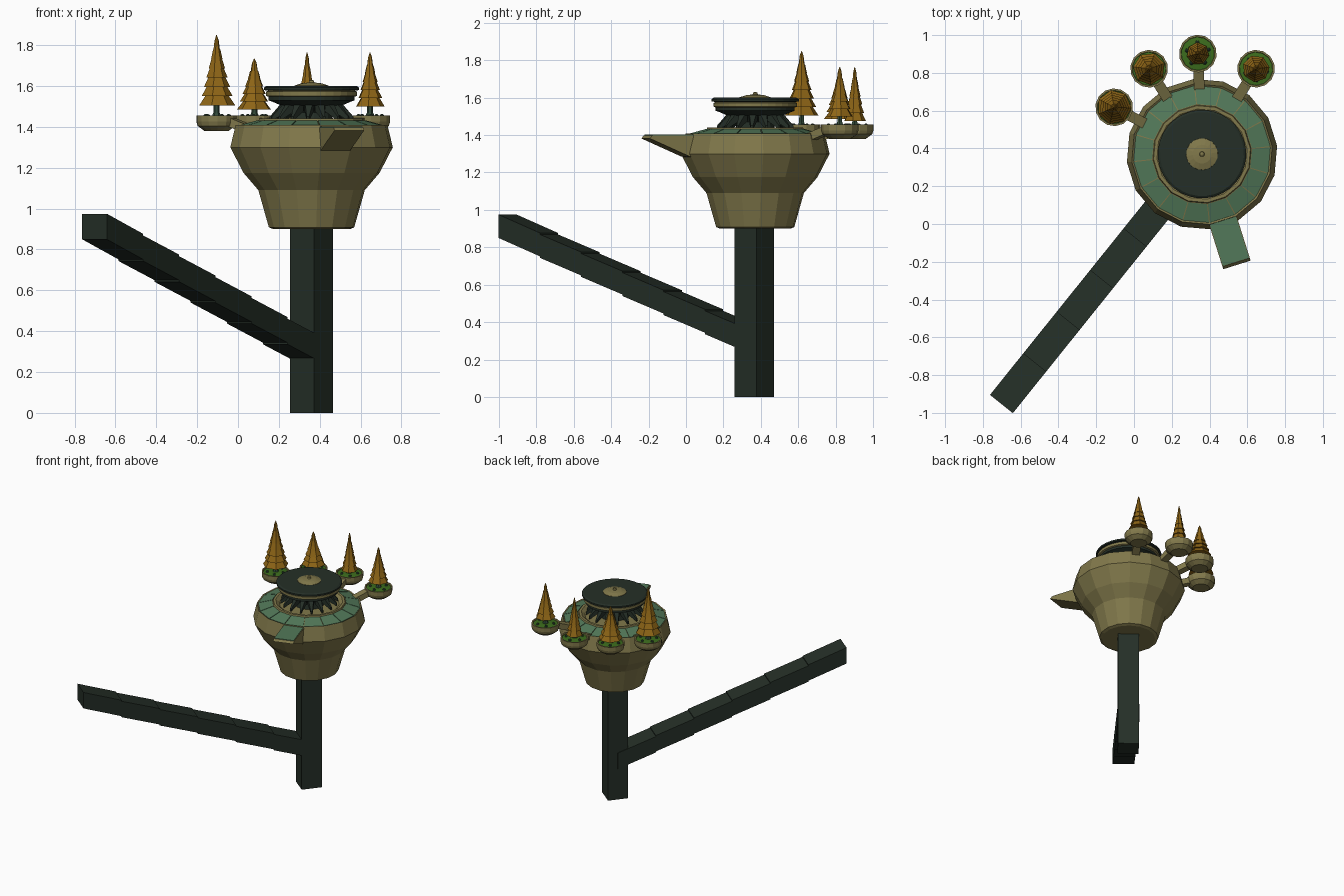
import bpy, bmesh, math
from mathutils import Vector

if "Cube" in bpy.data.objects:
    bpy.data.objects.remove(bpy.data.objects["Cube"])

def mat(name, c):
    m = bpy.data.materials.new(name)
    m.diffuse_color = (*c, 1)
    m.use_nodes = True
    m.node_tree.nodes["Principled BSDF"].inputs["Base Color"].default_value = m.diffuse_color
    return m

TAN = mat("tan stone", (0.22, 0.19, 0.07))
DARK = mat("dark green metal", (0.018, 0.028, 0.020))
DECK = mat("deck green", (0.085, 0.19, 0.10))
GRASS = mat("grass", (0.045, 0.15, 0.012))
AMBER = mat("amber leaves", (0.27, 0.13, 0.008))
TRUNK = mat("trunk green", (0.03, 0.065, 0.04))

C = Vector((0.36, 0.37, 0))
PIER = math.radians(-72.5)
ROT = PIER + math.pi / 16

def make(name, verts, faces, m):
    me = bpy.data.meshes.new(name)
    me.from_pydata([tuple(v) for v in verts], [], faces)
    bm = bmesh.new()
    bm.from_mesh(me)
    bmesh.ops.remove_doubles(bm, verts=bm.verts, dist=1e-5)
    bmesh.ops.recalc_face_normals(bm, faces=bm.faces)
    bm.to_mesh(me)
    bm.free()
    me.materials.append(m)
    ob = bpy.data.objects.new(name, me)
    bpy.context.collection.objects.link(ob)
    return ob

def lathe(name, profile, m, x=C.x, y=C.y, sides=16, rot=ROT):
    """Spin a list of (radius, z) points; ends are capped."""
    verts, faces = [], []
    for r, z in profile:
        for i in range(sides):
            a = rot + 2 * math.pi * i / sides
            verts.append((x + r * math.cos(a), y + r * math.sin(a), z))
    for k in range(len(profile) - 1):
        for i in range(sides):
            j = (i + 1) % sides
            faces.append((k * sides + i, k * sides + j, (k + 1) * sides + j, (k + 1) * sides + i))
    faces.append(tuple(range(sides))[::-1])
    faces.append(tuple(range((len(profile) - 1) * sides, len(profile) * sides)))
    return make(name, verts, faces, m)

BOX = [(0, 1, 2, 3), (7, 6, 5, 4), (0, 4, 5, 1), (1, 5, 6, 2), (2, 6, 7, 3), (3, 7, 4, 0)]

def beam(name, a, b, w, h, m, w2=None, h2=None):
    """Upright-ended beam between two points, optionally tapered."""
    a, b = Vector(a), Vector(b)
    d = Vector((b.x - a.x, b.y - a.y, 0)).normalized()
    s = Vector((-d.y, d.x, 0))
    verts = []
    for p, ww, hh in ((a, w, h), (b, w2 or w, h2 or h)):
        for i, k in ((-1, -1), (1, -1), (1, 1), (-1, 1)):
            verts.append(p + s * (i * ww / 2) + Vector((0, 0, k * hh / 2)))
    return make(name, verts, BOX, m)

def polar(r, a, z):
    return Vector((C.x + r * math.cos(a), C.y + r * math.sin(a), z))

# Square stem, turned to line up with the arm
end = Vector((-0.702, -0.953, 0.912))
arm_dir = math.atan2(end.y - C.y, end.x - C.x)
lathe("stem", [(0.106, 0), (0.106, 0.92)], DARK, C.x, C.y - 0.005, 4, arm_dir + math.pi / 4)

# Sloping arm made of segments with slight steps
start = Vector((C.x, C.y, 0.30))
N = 6
for i in range(N):
    p, q = start.lerp(end, i / N), start.lerp(end, (i + 1) / N)
    p.z += 0.004
    q.z -= 0.004 if i < N - 1 else 0
    beam("arm_segment", p, q, 0.155, 0.125, DARK)

# Bowl
lathe("bowl", [(0.19, 0.90), (0.21, 0.908), (0.262, 1.09), (0.335, 1.175), (0.40, 1.30),
               (0.374, 1.408), (0.362, 1.40), (0.262, 1.428), (0.258, 1.44), (0.24, 1.44),
               (0.215, 1.42)], TAN)

# Deck plates, one for each side of the bowl
for i in range(16):
    a0 = ROT + 2 * math.pi * i / 16 + 0.008
    a1 = ROT + 2 * math.pi * (i + 1) / 16 - 0.008
    verts = [polar(r, a, z + dz) for dz in (-0.003, 0.004)
             for r, a, z in ((0.266, a0, 1.428), (0.364, a0, 1.401),
                             (0.364, a1, 1.401), (0.266, a1, 1.428))]
    make("deck_plate", verts, BOX, DECK)

# Wedge-shaped landing ledge with a green top plate
u = Vector((math.cos(PIER), math.sin(PIER), 0))
s = Vector((-u.y, u.x, 0))
verts = [C + u * r + s * (k * 0.076) + Vector((0, 0, z)) for k in (-1, 1)
         for r, z in ((0.36, 1.28), (0.39, 1.285), (0.615, 1.382), (0.60, 1.398), (0.36, 1.398))]
ledge_faces = [(0, 1, 2, 3, 4), (9, 8, 7, 6, 5)] + [(i, (i + 1) % 5, (i + 1) % 5 + 5, i + 5) for i in range(5)]
make("ledge", verts, ledge_faces, TAN)
beam("ledge_top", polar(0.355, PIER, 1.398), polar(0.598, PIER, 1.398), 0.144, 0.008, DECK)

# Pavilion: core, splayed struts, layered roof and knob
lathe("pavilion_core", [(0.11, 1.41), (0.10, 1.47), (0.15, 1.53)], DARK)
for i in range(16):
    a = PIER + 2 * math.pi * i / 16
    beam("strut", polar(0.13, a, 1.505), polar(0.205, a, 1.44), 0.045, 0.06, DARK, 0.012, 0.02)
lathe("roof_lower", [(0.15, 1.505), (0.19, 1.522), (0.212, 1.53), (0.212, 1.548), (0.15, 1.55)], DARK, sides=32)
lathe("roof_band", [(0.205, 1.545), (0.224, 1.552), (0.224, 1.572), (0.205, 1.58)], TAN, sides=32)
lathe("roof_disc", [(0.20, 1.575), (0.234, 1.58), (0.234, 1.592), (0.222, 1.60), (0.06, 1.60)], DARK, sides=32)
lathe("roof_knob", [(0.086, 1.595), (0.084, 1.602), (0.05, 1.613), (0.014, 1.617),
                    (0.012, 1.626), (0.004, 1.63)], TAN)

# Planters: x, y, tree foot, tree top, tree radius, tiers
PLANTERS = [(-0.105, 0.618, 1.505, 1.85, 0.092, 7), (0.08, 0.822, 1.485, 1.735, 0.086, 6),
            (0.338, 0.902, 1.475, 1.765, 0.06, 6), (0.646, 0.822, 1.50, 1.765, 0.072, 6)]
for x, y, z0, z1, r, tiers in PLANTERS:
    a = math.atan2(y - C.y, x - C.x)
    lathe("planter", [(0.06, 1.38), (0.094, 1.405), (0.10, 1.425), (0.10, 1.456), (0.09, 1.456),
                      (0.086, 1.44)], TAN, x, y, 14)
    lathe("planter_grass", [(0.088, 1.438), (0.088, 1.448), (0.04, 1.454)], GRASS, x, y, 14)
    beam("planter_arm", polar(0.34, a, 1.385), polar(0.45, a, 1.425), 0.056, 0.045, TAN)
    lathe("trunk", [(0.026, 1.445), (0.015, 1.47), (0.013, z0 + 0.03)], TRUNK, x, y, 6)
    # Foliage tiers shrinking towards the tip
    prof = [(0.012, z0 + 0.008)]
    h = (z1 - z0) / (tiers + 0.6)
    for t in range(tiers):
        rt = r * (1 - t / (tiers + 0.3))
        prof += [(rt, z0 + t * h), (rt * 0.66, z0 + (t + 1) * h)]
    prof.append((0.001, z1))
    lathe("foliage", prof, AMBER, x, y, 7, a)
    # Low shrubs round the trunk
    for k in range(5):
        b = a + k * 2 * math.pi / 5
        lathe("shrub", [(0.012, 1.446), (0.010, 1.458), (0.003, 1.463)], TRUNK,
              x + 0.06 * math.cos(b), y + 0.06 * math.sin(b), 6)
